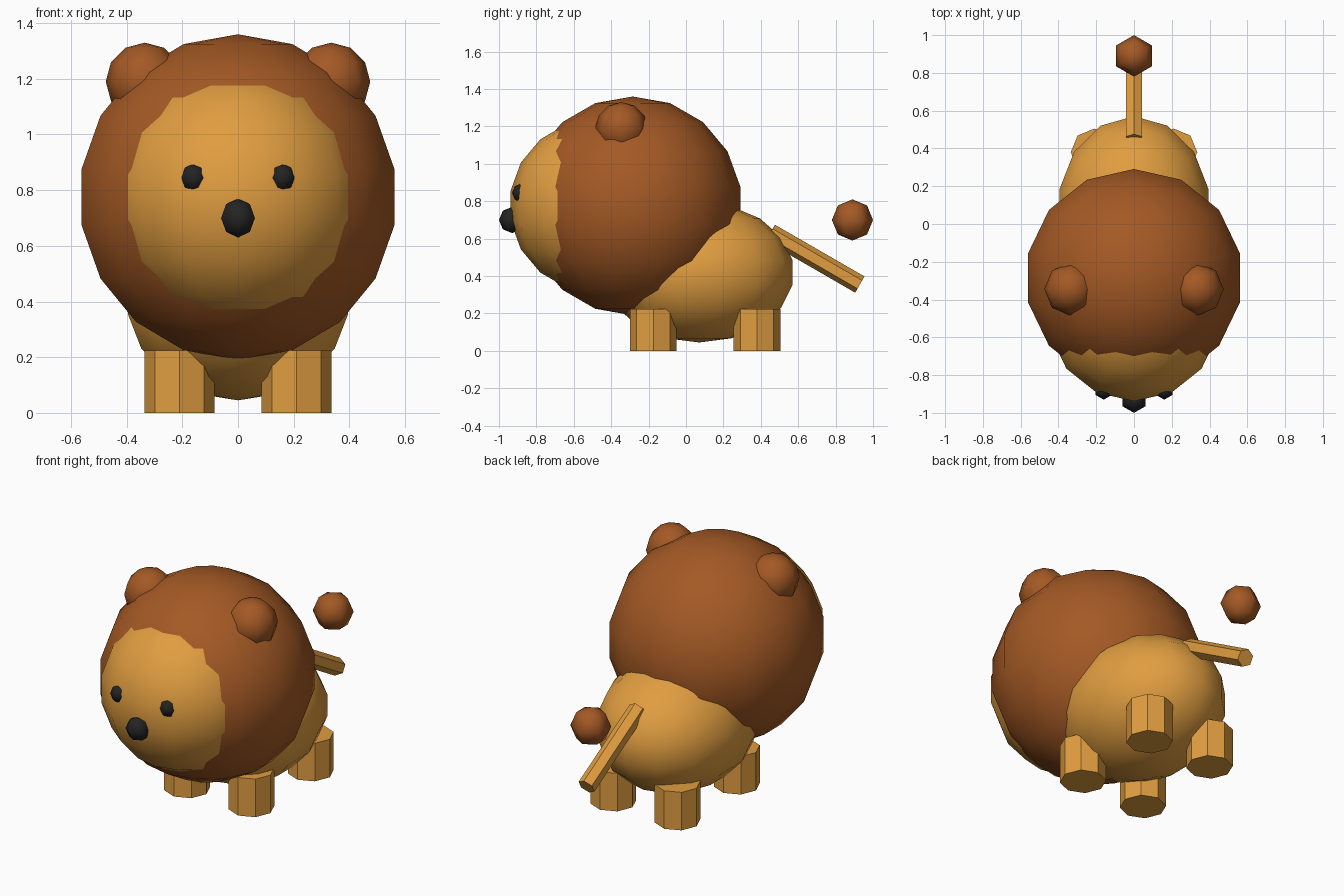
import bpy
from math import radians

if "Cube" in bpy.data.objects:
    bpy.data.objects.remove(bpy.data.objects["Cube"])


def material(name, colour):
    mat = bpy.data.materials.new(name)
    mat.use_nodes = True
    mat.diffuse_color = (*colour, 1)
    mat.node_tree.nodes["Principled BSDF"].inputs["Base Color"].default_value = (*colour, 1)
    return mat


tan = material("tan fur", (0.75, 0.34, 0.052))
brown = material("brown mane", (0.37, 0.1, 0.018))
black = material("black", (0.017, 0.017, 0.017))


def finish(name, mat):
    obj = bpy.context.object
    obj.name = obj.data.name = name
    obj.data.materials.append(mat)
    return obj


def ball(name, mat, location, size, segments, rings):
    """Smooth low-poly ball; size is its three radii."""
    bpy.ops.mesh.primitive_uv_sphere_add(
        segments=segments, ring_count=rings, radius=1, location=location)
    bpy.context.object.scale = size
    bpy.ops.object.transform_apply(location=False, rotation=False, scale=True)
    bpy.ops.object.shade_smooth()
    return finish(name, mat)


def post(name, mat, location, radius, depth, sides, tilt=0):
    """Flat-sided cylinder tilted about x."""
    bpy.ops.mesh.primitive_cylinder_add(
        vertices=sides, radius=radius, depth=depth,
        location=location, rotation=(radians(tilt), 0, 0))
    return finish(name, mat)


# Body, mane and face
ball("body", tan, (0, 0.07, 0.42), (0.412, 0.508, 0.375), 14, 9)
ball("mane", brown, (0, -0.285, 0.775), (0.585,) * 3, 14, 9)
ball("face", tan, (0, -0.48, 0.775), (0.465,) * 3, 14, 9)

# Nose
ball("nose", black, (0, -0.93, 0.7), (0.07,) * 3, 6, 4)

# Paired ears, eyes and legs
for side, x in (("left", 1), ("right", -1)):
    ball(side + "_ear", brown, (x * 0.335, -0.345, 1.19), (0.14,) * 3, 8, 6)
    ball(side + "_eye", black, (x * 0.16, -0.88, 0.845), (0.05,) * 3, 6, 4)
    for end, y in (("front", -0.175), ("rear", 0.38)):
        post(f"{end}_{side}_leg", tan, (x * 0.21, y, 0.1125), 0.125, 0.225, 8)

# Tail sloping down, with its tuft floating above the tip
post("tail", tan, (0, 0.69, 0.493), 0.05, 0.553, 6, tilt=-120)
ball("tail_tuft", brown, (0, 0.89, 0.7), (0.11,) * 3, 6, 4)
